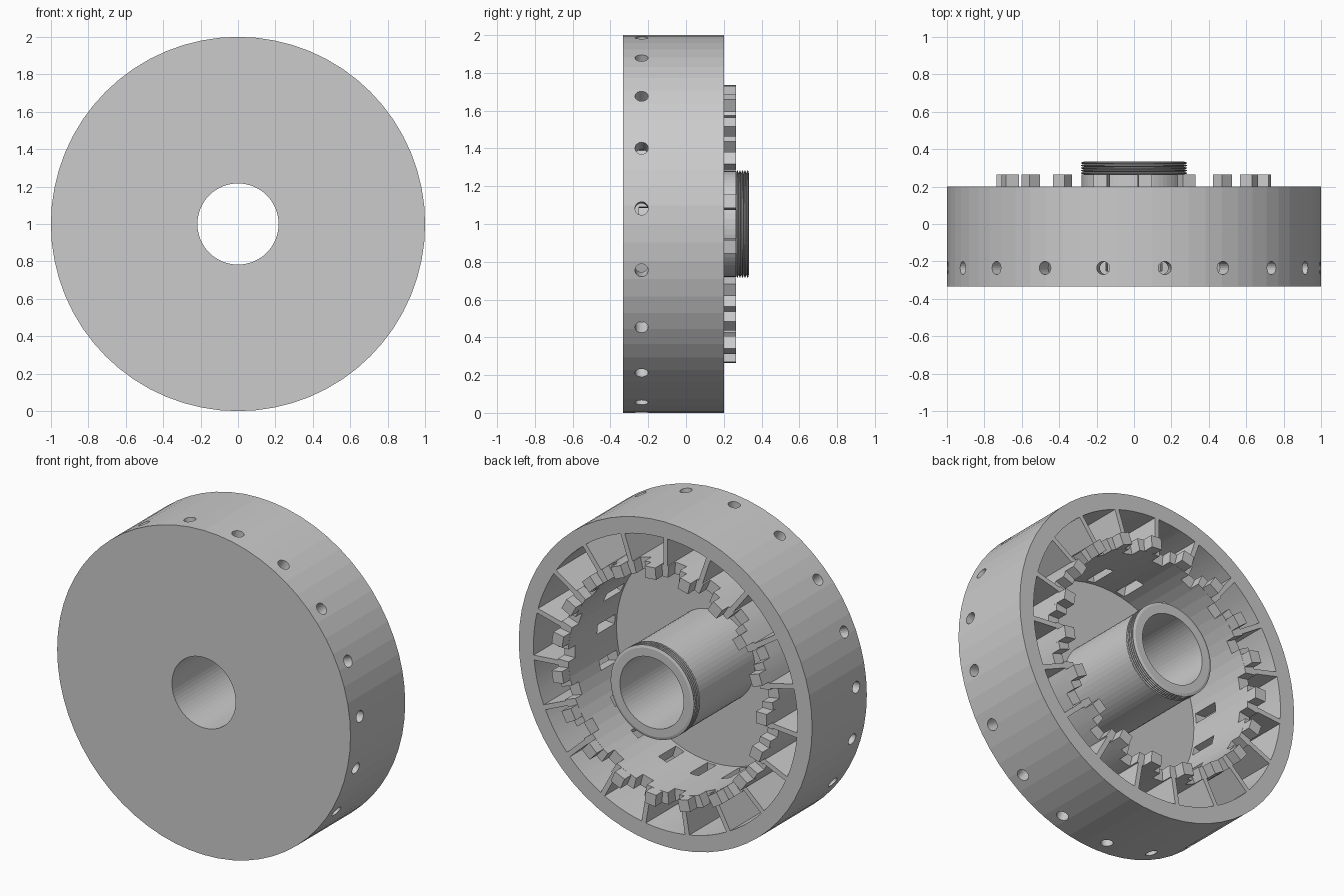
import bpy, bmesh
from math import sin, cos, asin, pi
from mathutils import Matrix, Vector

if "Cube" in bpy.data.objects:
    bpy.data.objects.remove(bpy.data.objects["Cube"])

N = 19                      # number of pockets
STEP = 2 * pi / N
FRONT, FLOOR, BACK, TOP = -0.333, -0.27, 0.2, 0.265
BORE, HUB, RING_IN, RING_OUT, POCKET_OUT = 0.217, 0.28, 0.663, 0.735, 0.9

grey = bpy.data.materials.new("light_grey")
grey.use_nodes = True
grey.diffuse_color = (0.6, 0.6, 0.6, 1)
grey.node_tree.nodes["Principled BSDF"].inputs["Base Color"].default_value = (0.6, 0.6, 0.6, 1)


def polar(r, a, y):
    return Vector((r * sin(a), y, 1 + r * cos(a)))


def finish(name, bm):
    bmesh.ops.recalc_face_normals(bm, faces=bm.faces)
    mesh = bpy.data.meshes.new(name)
    bm.to_mesh(mesh)
    bm.free()
    mesh.materials.append(grey)
    obj = bpy.data.objects.new(name, mesh)
    bpy.context.collection.objects.link(obj)
    return obj


def lathe(name, profile, sides):
    # closed (radius, y) profile revolved round the wheel axis
    bm = bmesh.new()
    rings = [[bm.verts.new(polar(r, 2 * pi * i / sides, y)) for r, y in profile]
             for i in range(sides)]
    for i in range(sides):
        a, b = rings[i], rings[(i + 1) % sides]
        for j in range(len(profile)):
            k = (j + 1) % len(profile)
            bm.faces.new((a[j], a[k], b[k], b[j]))
    return finish(name, bm)


def blocks(name, phase, r0, r1, width, y0, y1):
    # ring of boxes, one for each pocket
    bm = bmesh.new()
    for i in range(N):
        m = (Matrix.Translation((0, 0, 1)) @ Matrix.Rotation((i + phase) * STEP, 4, 'Y')
             @ Matrix.Translation((0, (y0 + y1) / 2, (r0 + r1) / 2))
             @ Matrix.Diagonal((width, y1 - y0, r1 - r0, 1)))
        bmesh.ops.create_cube(bm, size=1, matrix=m)
    return finish(name, bm)


def pockets(name, wall, arc=5):
    # wedge prisms that leave partitions of even thickness
    bm = bmesh.new()
    for i in range(N):
        mid = (i + 0.5) * STEP
        outline = []
        for r, way in ((RING_OUT, 1), (POCKET_OUT, -1)):
            half = STEP / 2 - asin(wall / 2 / r)
            outline += [(r, mid + way * half * (2 * k / arc - 1)) for k in range(arc + 1)]
        face = bm.faces.new([bm.verts.new(polar(r, a, FLOOR)) for r, a in outline])
        out = bmesh.ops.extrude_face_region(bm, geom=[face])
        moved = [v for v in out["geom"] if isinstance(v, bmesh.types.BMVert)]
        bmesh.ops.translate(bm, verts=moved, vec=(0, BACK - FLOOR + 0.1, 0))
    return finish(name, bm)


def radial_holes(name, radius, y):
    bm = bmesh.new()
    for i in range(N):
        m = (Matrix.Translation((0, 0, 1)) @ Matrix.Rotation((i + 0.5) * STEP, 4, 'Y')
             @ Matrix.Translation((0, y, 0.95)))
        bmesh.ops.create_cone(bm, cap_ends=True, segments=20, radius1=radius,
                              radius2=radius, depth=0.22, matrix=m)
    return finish(name, bm)


def cut(obj, cutter):
    mod = obj.modifiers.new("cut", 'BOOLEAN')
    mod.operation, mod.solver, mod.object = 'DIFFERENCE', 'EXACT', cutter
    bpy.context.view_layer.objects.active = obj
    bpy.ops.object.modifier_apply(modifier=mod.name)
    bpy.data.objects.remove(cutter)


# drum: front plate, hub tube and thick outer wall in one revolved body
drum = lathe("drum", [(BORE, FRONT), (1, FRONT), (1, BACK), (RING_IN, BACK),
                      (RING_IN, FLOOR), (HUB, FLOOR), (HUB, TOP), (BORE, TOP)], 64)
cut(drum, pockets("pocket_cutter", 0.03))
cut(drum, radial_holes("hole_cutter", 0.035, -0.235))
cut(drum, blocks("slot_cutter", 0.5, RING_IN - 0.04, RING_OUT + 0.02, 0.06, FLOOR + 0.02, -0.08))
cut(drum, blocks("notch_cutter", -0.25, RING_IN - 0.04, RING_OUT + 0.03, 0.076, BACK - 0.066, TOP))

# locking tabs standing on the inner ring
blocks("locking_tabs", 0.25, RING_IN, RING_OUT, 0.072, BACK - 0.02, TOP)

# threaded collar at the end of the hub
thread = [(BORE, TOP)]
turns = 5
pitch = (0.333 - TOP) / turns
for t in range(turns):
    y = TOP + t * pitch
    thread += [(HUB - 0.012, y), (HUB + 0.004, y + pitch * 0.35), (HUB + 0.004, y + pitch * 0.65)]
thread += [(HUB - 0.012, 0.333), (BORE, 0.333)]
lathe("threaded_collar", thread, 64)

for obj in bpy.context.collection.objects:
    if obj.type == 'MESH':
        obj.select_set(True)
        bpy.context.view_layer.objects.active = obj
bpy.ops.object.shade_smooth_by_angle(angle=0.07)
